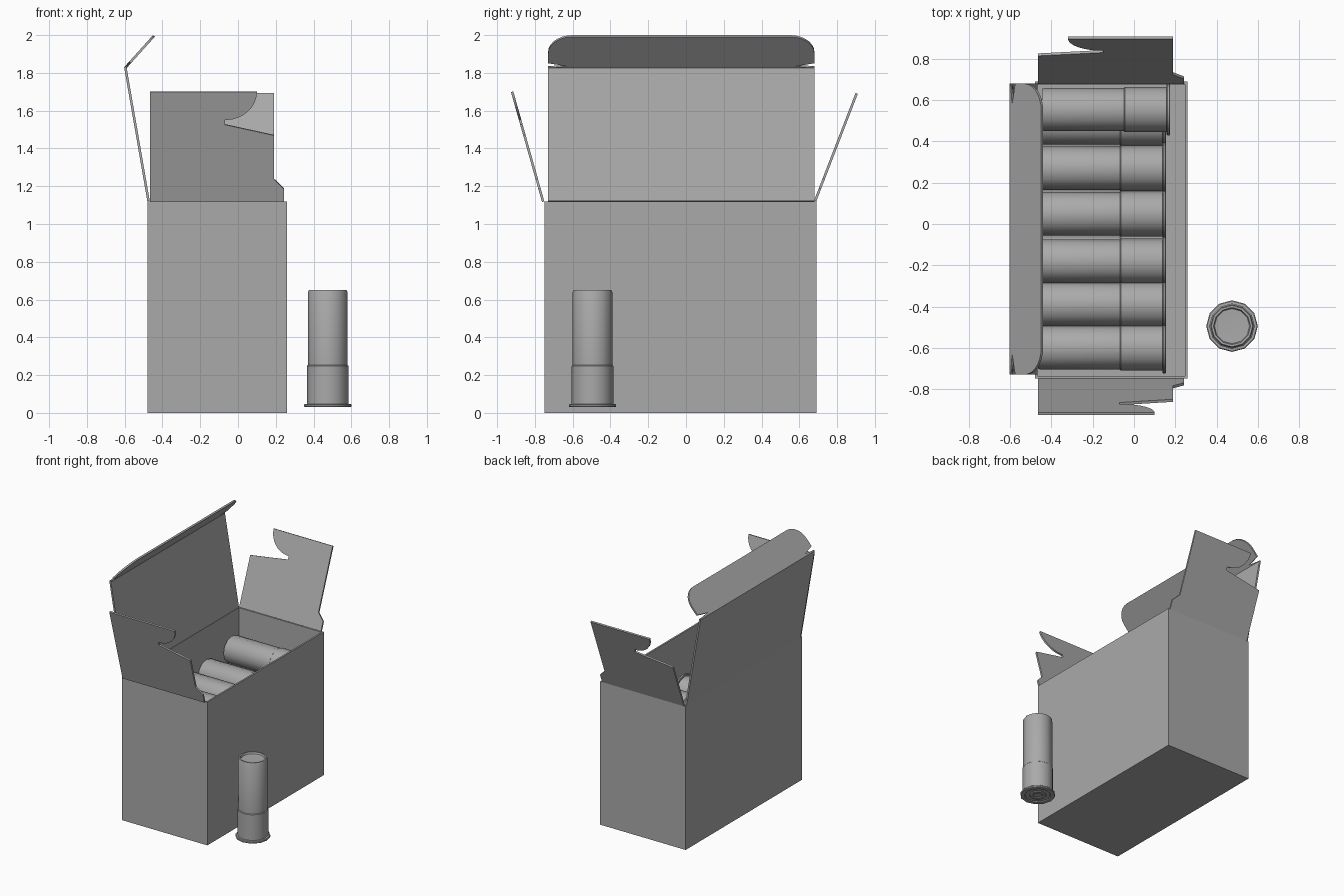
import bpy, bmesh, math
from mathutils import Vector, Matrix

cube = bpy.data.objects.get("Cube")
if cube:
    bpy.data.objects.remove(cube, do_unlink=True)

grey = bpy.data.materials.new("plain grey")
grey.use_nodes = True
COLOUR = (0.4, 0.4, 0.4, 1)
grey.diffuse_color = COLOUR
grey.node_tree.nodes["Principled BSDF"].inputs["Base Color"].default_value = COLOUR


def finish(name, bm):
    bmesh.ops.recalc_face_normals(bm, faces=bm.faces)
    mesh = bpy.data.meshes.new(name)
    bm.to_mesh(mesh)
    bm.free()
    mesh.materials.append(grey)
    obj = bpy.data.objects.new(name, mesh)
    bpy.context.collection.objects.link(obj)
    return obj


def arc(cu, cv, ru, rv, start, end, steps=7):
    angles = [math.radians(start + (end - start) * i / steps) for i in range(steps + 1)]
    return [(cu + ru * math.cos(a), cv + rv * math.sin(a)) for a in angles]


def panel(name, outline, origin, u_axis, v_axis, thickness=0.013):
    """Card panel: flat outline placed in space and given thickness."""
    u, v, o = Vector(u_axis), Vector(v_axis).normalized(), Vector(origin)
    bm = bmesh.new()
    face = bm.faces.new([bm.verts.new(o + u * a + v * b) for a, b in outline])
    out = bmesh.ops.extrude_face_region(bm, geom=[face])
    offset = u.cross(v) * thickness
    bmesh.ops.translate(bm, vec=offset,
                        verts=[g for g in out["geom"] if isinstance(g, bmesh.types.BMVert)])
    return finish(name, bm)


# Open carton
X0, X1, Y0, Y1, TOP = -0.48, 0.26, -0.75, 0.69, 1.12
bm = bmesh.new()
bmesh.ops.create_cube(bm, size=1)
bmesh.ops.scale(bm, vec=(X1 - X0, Y1 - Y0, TOP), verts=bm.verts)
bmesh.ops.translate(bm, vec=((X0 + X1) / 2, (Y0 + Y1) / 2, TOP / 2), verts=bm.verts)
bmesh.ops.delete(bm, geom=[f for f in bm.faces if f.calc_center_median().z > TOP - 0.01],
                 context="FACES")
carton = finish("carton", bm)
wall = carton.modifiers.new("wall thickness", "SOLIDIFY")
wall.thickness = 0.013
wall.offset = -1
wall.use_even_offset = True

# Lid, hinged on the long left side, and its rounded tuck flap
LY0, LY1 = -0.73, 0.68
hinge, crease, tip = Vector((-0.48, 0, TOP)), Vector((-0.603, 0, 1.83)), Vector((-0.45, 0, 2.0))
height = (crease - hinge).length
panel("lid", [(LY0, 0), (LY1, 0), (LY1, height), (LY0, height)],
      hinge, (0, 1, 0), crease - hinge)
t = (tip - crease).length
tuck = [(LY0, 0), (LY1, 0), (LY1, 0.007), (LY1 - 0.1, 0.018), (LY1, 0.04)]
tuck += arc(LY1 - 0.13, t - 0.12, 0.13, 0.12, 0, 90)
tuck += arc(LY0 + 0.13, t - 0.12, 0.13, 0.12, 90, 180)
tuck += [(LY0, 0.04), (LY0 + 0.1, 0.018), (LY0, 0.007)]
panel("tuck_flap", tuck, crease, (0, 1, 0), tip - crease)

# End flaps with hooked notches
base = [(-0.465, 0), (0.243, 0), (0.243, 0.07), (0.19, 0.125)]
front = base + [(0.19, 0.366), (-0.07, 0.425), (-0.07, 0.45)]
front += arc(-0.07, 0.605, 0.17, 0.155, -75, 0) + [(-0.465, 0.605)]
panel("front_flap", front, (0, -0.75, TOP), (1, 0, 0), (0, -0.165, 0.585))
back = base + [(0.19, 0.61)]
back += arc(-0.15, 0.61, 0.17, 0.16, 180, 255) + [(-0.15, 0.45), (-0.15, 0.425), (-0.465, 0.38)]
panel("back_flap", back, (0, 0.69, TOP), (1, 0, 0), (0, 0.22, 0.57))

# Cartridge: a lathed profile of base, rim, sleeve, tube and sunken end
PROFILE = [(0, 0.006), (0.03, 0.006), (0.036, 0), (0.055, 0), (0.06, 0.006), (0.09, 0.006),
           (0.095, 0), (0.122, 0), (0.125, 0.004), (0.125, 0.013), (0.121, 0.017),
           (0.11, 0.018), (0.11, 0.219), (0.105, 0.223), (0.105, 0.61), (0.1, 0.62),
           (0.09, 0.62), (0.085, 0.607), (0, 0.603)]


def cartridge(name, matrix):
    bm = bmesh.new()
    verts = [bm.verts.new((r, 0, h)) for r, h in PROFILE]
    edges = [bm.edges.new(pair) for pair in zip(verts, verts[1:])]
    bmesh.ops.spin(bm, geom=verts + edges, cent=(0, 0, 0), axis=(0, 0, 1),
                   angle=math.tau, steps=12)
    bmesh.ops.remove_doubles(bm, verts=bm.verts, dist=0.0005)
    bmesh.ops.transform(bm, matrix=matrix, verts=bm.verts)
    obj = finish(name, bm)
    bpy.ops.object.select_all(action="DESELECT")
    obj.select_set(True)
    bpy.context.view_layer.objects.active = obj
    bpy.ops.object.shade_smooth_by_angle(angle=math.radians(35))


cartridge("standing_cartridge", Matrix.Translation((0.475, -0.495, 0.03)))

# Cartridges lying in the carton, bases towards the right: (base x, y, z)
pile = [(0.175, 0.555, 0.85), (0.155, 0.49, 0.64), (0.155, 0.27, 0.77)]
pile += [(0.155, y, 0.75) for y in (0.05, -0.18, -0.39, -0.6)]
for z, start, count in ((0.14, -0.6, 6), (0.33, -0.49, 5), (0.52, -0.6, 5)):
    pile += [(0.155, start + 0.22 * i, z) for i in range(count)]
lie = Matrix.Rotation(-math.pi / 2, 4, "Y")
for i, place in enumerate(pile):
    cartridge(f"packed_cartridge_{i + 1}", Matrix.Translation(place) @ lie)
